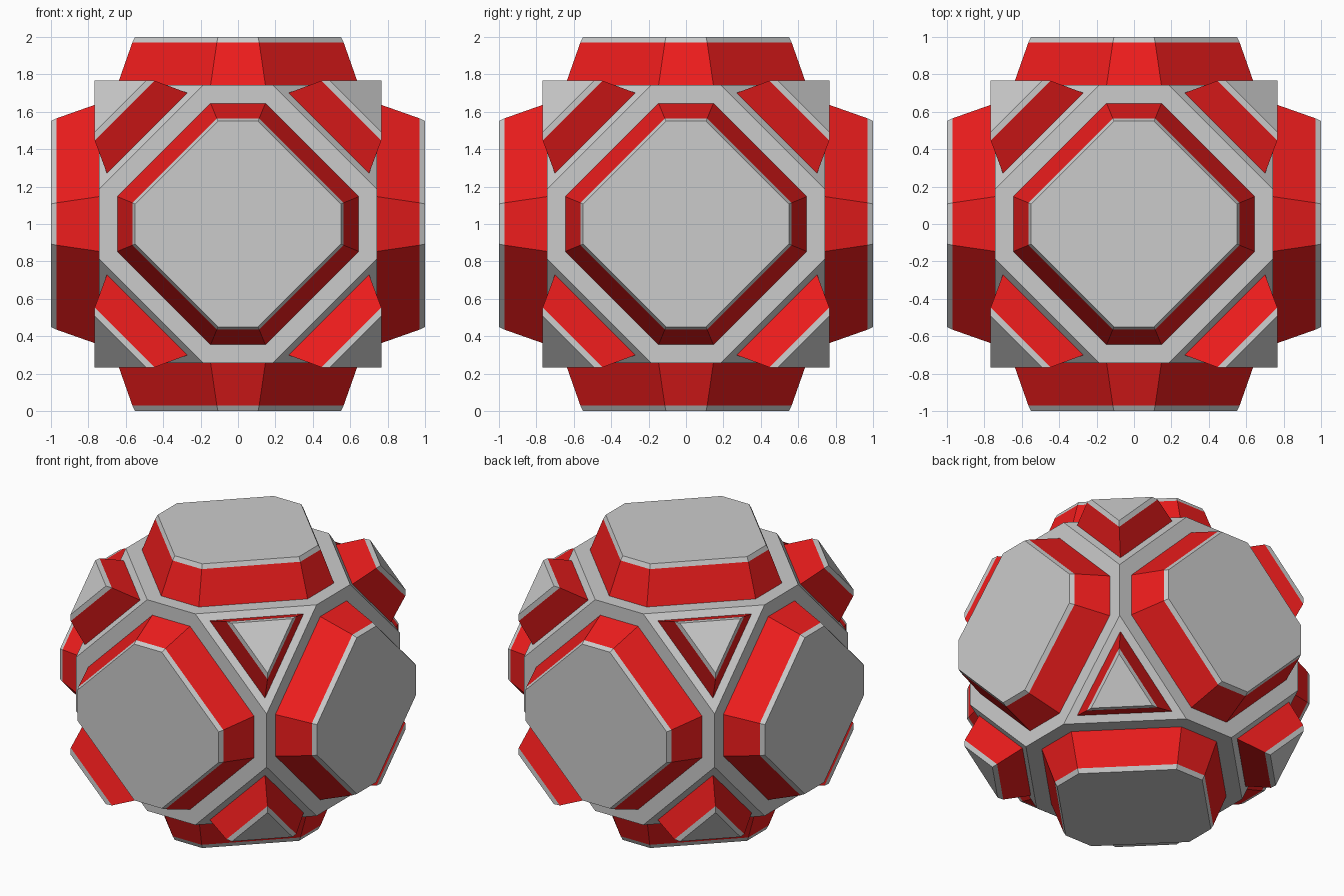
import bpy, bmesh
from mathutils import Vector

if "Cube" in bpy.data.objects:
    bpy.data.objects.remove(bpy.data.objects["Cube"])

HALF = 0.743          # half width of the core cube
EDGE = 0.187          # half length of the cube edge left after the corner cuts
CENTRE = Vector((0, 0, 1))

red = bpy.data.materials.new("red_band")
red.diffuse_color = (0.85, 0.012, 0.012, 1)
red.use_nodes = True
red.node_tree.nodes["Principled BSDF"].inputs["Base Color"].default_value = red.diffuse_color
grey = bpy.data.materials.new("grey_shell")
grey.diffuse_color = (0.8, 0.8, 0.8, 1)
grey.use_nodes = True
grey.node_tree.nodes["Principled BSDF"].inputs["Base Color"].default_value = grey.diffuse_color


def add_object(name, bm):
    mesh = bpy.data.meshes.new(name)
    bm.to_mesh(mesh)
    bm.free()
    mesh.materials.append(grey)
    mesh.materials.append(red)
    obj = bpy.data.objects.new(name, mesh)
    obj.location = CENTRE
    bpy.context.collection.objects.link(obj)


def add_cap(name, points, border, band, rim):
    """Raised plate on a core face: red sloped band, then a thin grey rim."""
    bm = bmesh.new()
    top = bm.faces.new([bm.verts.new(p) for p in points])
    bm.normal_update()
    margin = bmesh.ops.inset_individual(bm, faces=[top], thickness=border,
                                        use_even_offset=True)["faces"]
    bmesh.ops.delete(bm, geom=margin, context='FACES')
    for (inset, height), slot in ((band, 1), (rim, 0)):
        bm.normal_update()
        ring = bmesh.ops.inset_individual(bm, faces=[top], thickness=inset,
                                          depth=height, use_even_offset=True)["faces"]
        for f in ring:
            f.material_index = slot
    top.material_index = 0
    add_object(name, bm)


# core: cube with its corners cut off
core = bmesh.new()
bmesh.ops.create_cube(core, size=2 * HALF)
bmesh.ops.bevel(core, geom=core.verts[:], offset=HALF - EDGE, offset_type='OFFSET',
                segments=1, profile=0.5, affect='VERTICES', clamp_overlap=False)
core.normal_update()
outlines = [[v.co.copy() for v in f.verts] for f in core.faces]
add_object("core", core)

# eight-sided plates on the six sides, three-sided plates on the eight corners
for i, points in enumerate(outlines):
    if len(points) == 8:
        add_cap(f"side_plate_{i}", points, 0.098, (0.08, 0.227), (0.015, 0.03))
    else:
        add_cap(f"corner_plate_{i}", points, 0.0514, (0.045, 0.176), (0.0175, 0.028))
